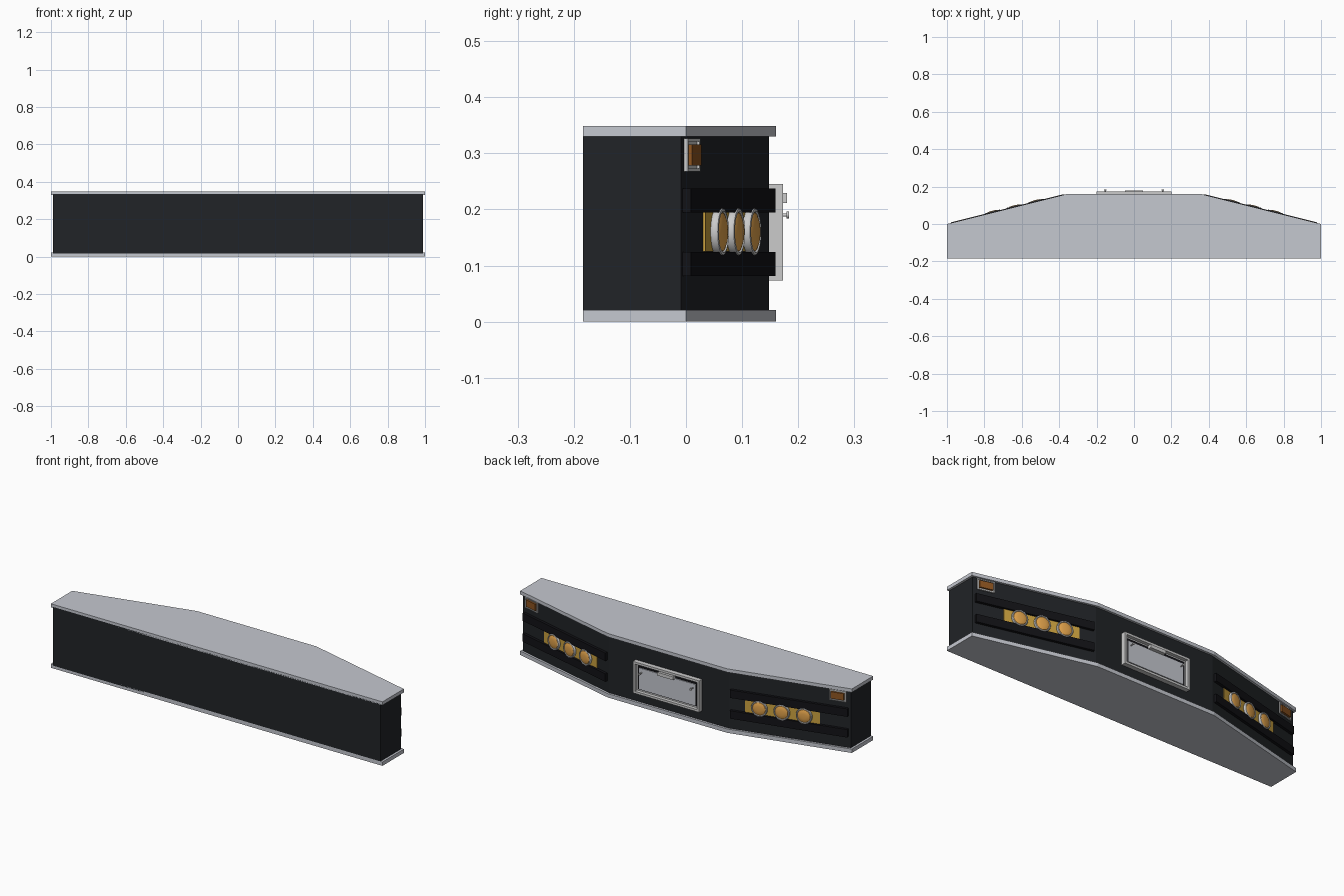
import bpy, bmesh, math
from mathutils import Matrix, Vector

if "Cube" in bpy.data.objects:
    bpy.data.objects.remove(bpy.data.objects["Cube"])

TH = math.atan(0.25)      # sweep angle of the outer panels


def material(name, c):
    m = bpy.data.materials.new(name)
    m.diffuse_color = (*c, 1)
    m.use_nodes = True
    m.node_tree.nodes["Principled BSDF"].inputs["Base Color"].default_value = m.diffuse_color
    return m


BLACK = material("black_paint", (0.015, 0.017, 0.02))
DARK = material("dark_trim", (0.006, 0.006, 0.008))
STEEL = material("steel", (0.56, 0.58, 0.63))
CHROME = material("chrome", (0.75, 0.76, 0.78))
GOLD = material("gold", (0.60, 0.36, 0.05))
AMBER = material("amber", (0.75, 0.36, 0.07))
ORANGE = material("dark_amber", (0.27, 0.09, 0.015))


def finish(name, bm, mat, mtx=Matrix(), smooth=False):
    bmesh.ops.recalc_face_normals(bm, faces=bm.faces)
    me = bpy.data.meshes.new(name)
    bm.to_mesh(me)
    bm.free()
    me.materials.append(mat)
    ob = bpy.data.objects.new(name, me)
    bpy.context.collection.objects.link(ob)
    ob.matrix_world = mtx
    if smooth:
        bpy.ops.object.select_all(action='DESELECT')
        ob.select_set(True)
        bpy.context.view_layer.objects.active = ob
        bpy.ops.object.shade_smooth_by_angle(angle=math.radians(35))
    return ob


def prism(name, outline, z0, z1, mat):
    bm = bmesh.new()
    f = bm.faces.new([bm.verts.new((x, y, z0)) for x, y in outline])
    ext = bmesh.ops.extrude_face_region(bm, geom=[f])
    top = [v for v in ext["geom"] if isinstance(v, bmesh.types.BMVert)]
    bmesh.ops.translate(bm, verts=top, vec=(0, 0, z1 - z0))
    return finish(name, bm, mat)


def panel(x, z):
    """Frame on the rear skin: local y points out of the panel at (x, z)."""
    a = abs(x)
    if a < 0.36:
        return Matrix.Translation((x, 0.148, z))
    s = math.copysign(1, x)
    y = 0.148 - 0.25 * (a - 0.36)
    return Matrix.Translation((x, y, z)) @ Matrix.Rotation(-s * TH, 4, 'Z')


def box(name, mtx, w, h, y0, y1, mat, border=0, recess=0):
    """Box standing off the panel; a border makes it a recessed frame."""
    bm = bmesh.new()
    bmesh.ops.create_cube(bm, size=1)
    bmesh.ops.scale(bm, vec=(w, y1 - y0, h), verts=bm.verts)
    bmesh.ops.translate(bm, vec=(0, (y0 + y1) / 2, 0), verts=bm.verts)
    if border:
        face = max(bm.faces, key=lambda f: f.calc_center_median().y)
        bmesh.ops.inset_region(bm, faces=[face], thickness=border)
        ext = bmesh.ops.extrude_face_region(bm, geom=[face])
        vs = [v for v in ext["geom"] if isinstance(v, bmesh.types.BMVert)]
        bmesh.ops.translate(bm, verts=vs, vec=(0, -recess, 0))
        if face.is_valid:
            bm.faces.remove(face)
    return finish(name, bm, mat, mtx)


def lathe(name, mtx, profile, mat, n=32):
    """Spin (radius, height) points around the panel normal."""
    bm = bmesh.new()
    vs = [bm.verts.new((r, y, 0)) for r, y in profile]
    es = [bm.edges.new(p) for p in zip(vs, vs[1:])]
    bmesh.ops.spin(bm, geom=vs + es, cent=(0, 0, 0), axis=(0, 1, 0),
                   angle=2 * math.pi, steps=n, use_duplicate=False)
    bmesh.ops.remove_doubles(bm, verts=bm.verts, dist=1e-5)
    return finish(name, bm, mat, mtx, True)


def mirrored(half):
    return half + [(-x, y) for x, y in reversed(half)]


# Body and the two steel cap plates
prism("bumper_body", mirrored([(0.988, -0.184), (0.988, -0.009), (0.36, 0.148)]),
      0.015, 0.335, BLACK)
cap = mirrored([(1, -0.184), (1, 0), (0.36, 0.16)])
prism("bottom_plate", cap, 0, 0.021, STEEL)
prism("top_plate", cap, 0.33, 0.349, STEEL)

for s, side in ((1, "right"), (-1, "left")):
    # Rub strips above and below the lamps
    for z, lvl in ((0.103, "lower"), (0.216, "upper")):
        box(f"{side}_{lvl}_strip", panel(s * 0.674, z), 0.622, 0.043, -0.002, 0.015, DARK)
    # Gold lamp backing and three round lamps
    box(f"{side}_lamp_backing", panel(s * 0.638, 0.16), 0.396, 0.07, -0.002, 0.004, GOLD)
    for i, x in enumerate((0.522, 0.637, 0.752)):
        m = panel(s * x, 0.16)
        lathe(f"{side}_lamp_ring_{i}", m,
              [(0.034, 0.002), (0.040, 0.002), (0.043, 0.007), (0.043, 0.013),
               (0.041, 0.017), (0.037, 0.018), (0.035, 0.014)], CHROME)
        lathe(f"{side}_lamp_lens_{i}", m,
              [(0.036, 0.012), (0.034, 0.016), (0.026, 0.0195), (0.014, 0.021), (0, 0.0215)],
              AMBER)
    # Corner marker lamp
    m = panel(s * 0.922, 0.297)
    box(f"{side}_marker_frame", m, 0.092, 0.058, -0.002, 0.007, CHROME, 0.007, 0.005)
    box(f"{side}_marker_lens", m, 0.070, 0.037, 0, 0.012, ORANGE)

# Plate holder: frame, dark recess, blank plate, small lamp and bolts
m = panel(0, 0.159)
box("plate_frame", m, 0.4, 0.172, -0.002, 0.025, CHROME, 0.017, 0.019)
box("plate_recess", m, 0.362, 0.134, 0.004, 0.008, DARK)
box("blank_plate", panel(0, 0.155), 0.34, 0.115, 0.006, 0.013, STEEL)
box("plate_lamp", panel(0, 0.220), 0.095, 0.018, 0.01, 0.032, CHROME)
for s in (1, -1):
    lathe("plate_bolt", panel(s * 0.154, 0.190),
          [(0.003, 0.01), (0.003, 0.031), (0.006, 0.031), (0.006, 0.036), (0, 0.036)],
          CHROME, 12)
